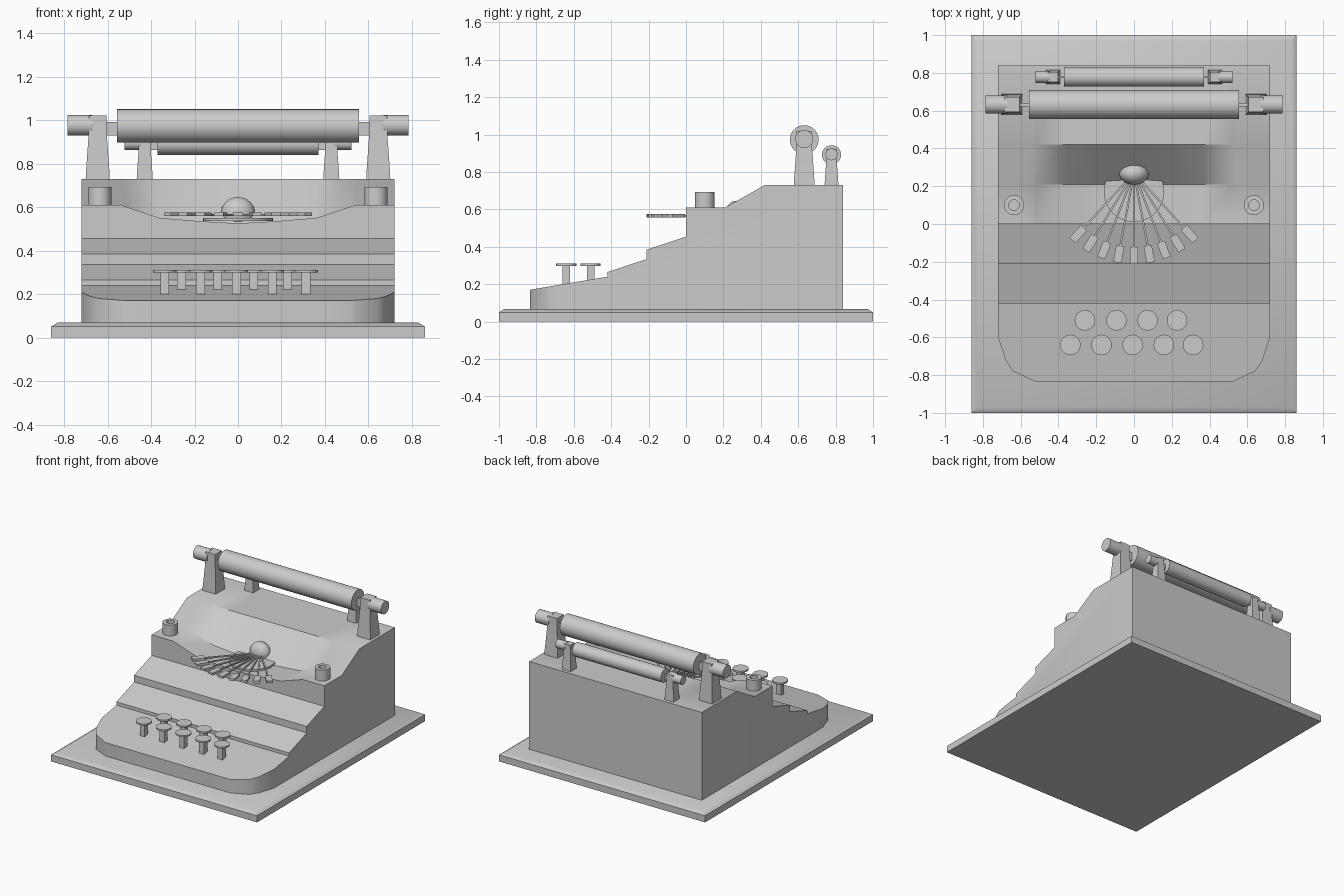
import bpy, bmesh
from math import sin, cos, pi, radians
from mathutils import Matrix, Vector

if "Cube" in bpy.data.objects:
    bpy.data.objects.remove(bpy.data.objects["Cube"])


def finish(name, bm, angle=35):
    bmesh.ops.recalc_face_normals(bm, faces=bm.faces)
    me = bpy.data.meshes.new(name)
    bm.to_mesh(me)
    bm.free()
    ob = bpy.data.objects.new(name, me)
    bpy.context.collection.objects.link(ob)
    bpy.ops.object.select_all(action='DESELECT')
    ob.select_set(True)
    bpy.context.view_layer.objects.active = ob
    bpy.ops.object.shade_smooth_by_angle(angle=radians(angle))
    return ob


def loft(name, rings, angle=35):
    """Skin a list of equal-length closed rings and cap both ends."""
    bm = bmesh.new()
    vs = [[bm.verts.new(p) for p in r] for r in rings]
    n = len(vs[0])
    for a, b in zip(vs, vs[1:]):
        for i in range(n):
            j = (i + 1) % n
            bm.faces.new((a[i], a[j], b[j], b[i]))
    bm.faces.new(vs[0])
    bm.faces.new(vs[-1])
    return finish(name, bm, angle)


def rect(cx, cy, hx, hy, z):
    return [(cx - hx, cy - hy, z), (cx + hx, cy - hy, z),
            (cx + hx, cy + hy, z), (cx - hx, cy + hy, z)]


def circle(cx, cy, r, z, n=32):
    return [(cx + r * cos(2 * pi * i / n), cy + r * sin(2 * pi * i / n), z) for i in range(n)]


def rod_x(name, x0, x1, y, z, r, n=32):
    ring = [(r * cos(2 * pi * i / n), r * sin(2 * pi * i / n)) for i in range(n)]
    return loft(name, [[(x, y + a, z + b) for a, b in ring] for x in (x0, x1)])


def box(name, cx, cy, hx, hy, z0, z1):
    return loft(name, [rect(cx, cy, hx, hy, z0), rect(cx, cy, hx, hy, z1)])


# base board with sloped top edge
loft("base_board", [rect(0, 0, 0.86, 1, 0), rect(0, 0, 0.86, 1, 0.05),
                    rect(0, 0, 0.83, 0.97, 0.068)])

# stepped body: side profile swept in x, clipped front corners, dipped shelf
half = [  # x, front y, shelf height
    (0, -0.835, 0.525), (0.18, -0.835, 0.535), (0.36, -0.835, 0.55),
    (0.52, -0.835, 0.603), (0.54, -0.826, 0.61), (0.64, -0.78, 0.61),
    (0.68, -0.72, 0.61), (0.72, -0.6, 0.61)]
stations = [(-x, y, s) for x, y, s in half[:0:-1]] + half
rings = []
for x, yf, s in stations:
    zf = 0.17 + (yf + 0.835) * 0.17
    prof = [(0.84, 0.06), (yf, 0.06), (yf, zf), (-0.42, 0.24), (-0.42, 0.265),
            (-0.21, 0.335), (-0.21, 0.385), (0, 0.455), (0, s), (0.21, s),
            (0.42, 0.73), (0.84, 0.73)]
    rings.append([(x, y, z) for y, z in prof])
loft("body", rings)

# hollow spool posts on the shelf
for sx in (-1, 1):
    loft("spool_post", [circle(sx * 0.635, 0.1, r, z) for r, z in
                        ((0.053, 0.6), (0.053, 0.692), (0.028, 0.692), (0.028, 0.65))])

# keys: two rows of square stems with round caps
for y, xs in ((-0.64, (-0.337, -0.172, -0.007, 0.158, 0.313)),
              (-0.51, (-0.26, -0.093, 0.072, 0.228))):
    for x in xs:
        box("key_stem", x, y, 0.02, 0.02, 0.19, 0.302)
        loft("key_cap", [circle(x, y, 0.054, 0.298), circle(x, y, 0.054, 0.31)])

# half-round plate below the type bars
arc = [(0.16 * cos(pi + pi * i / 16), 0.17 + 0.16 * sin(pi + pi * i / 16)) for i in range(17)]
outline = arc + [(0.15, 0.235), (-0.15, 0.235)]
loft("type_bar_plate", [[(x, y, z) for x, y in outline] for z in (0.535, 0.55)])

# type bar fan with end blocks
pivot = Vector((0, 0.27, 0))
for k in range(-4, 5):
    turn = Matrix.Translation(pivot) @ Matrix.Rotation(radians(10.6 * k), 4, 'Z')
    bar = box("type_bar", 0, -0.22, 0.005, 0.22, 0.559, 0.569)
    head = box("type_head", 0, -0.437, 0.022, 0.045, 0.558, 0.575)
    for ob in (bar, head):
        ob.matrix_world = turn

# hub dome
bm = bmesh.new()
bmesh.ops.create_uvsphere(bm, u_segments=32, v_segments=16, radius=1,
                          matrix=Matrix.Translation((0, 0.268, 0.572))
                          @ Matrix.Diagonal((0.078, 0.06, 0.074, 1)))
finish("hub_dome", bm)


# rollers: the rear one is a smaller copy of the platen
def roller(name, y, s):
    zc = 0.73 + 0.243 * s
    rod_x(name, -0.557 * s, 0.557 * s, y, zc, 0.077 * s)
    for sx in (-1, 1):
        px = sx * 0.645 * s
        box(name + "_axle", sx * 0.59 * s, y, 0.06 * s, 0.009 * s, zc - 0.045 * s, zc + 0.018 * s)
        loft(name + "_post", [rect(px, y, h * s, h * s, 0.73 + z * s) for h, z in
                              ((0.056, -0.02), (0.054, 0.03), (0.042, 0.2), (0.04, 0.29))])
        rod_x(name + "_knob", sx * 0.67 * s, sx * 0.785 * s, y, zc + 0.003, 0.048 * s)


roller("platen", 0.632, 1.0)
roller("rear_roller", 0.778, 0.665)
